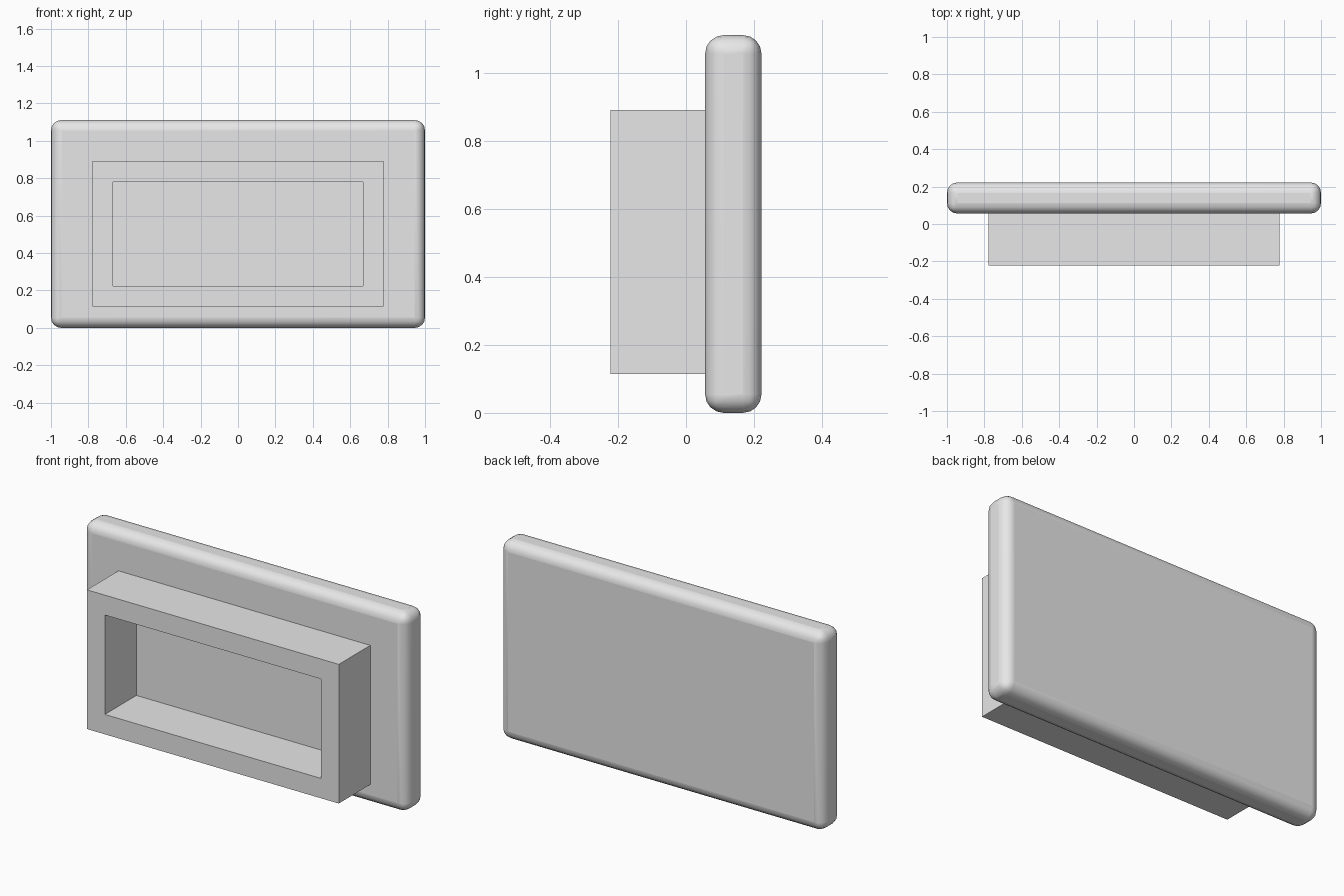
import bpy
import bmesh
import math
from mathutils import Matrix

cube = bpy.data.objects.get("Cube")
if cube:
    bpy.data.objects.remove(cube, do_unlink=True)

# Single plain grey
GREY = (0.8, 0.8, 0.8, 1.0)
grey = bpy.data.materials.new("light grey")
grey.use_nodes = True
grey.diffuse_color = GREY
grey.node_tree.nodes["Principled BSDF"].inputs["Base Color"].default_value = GREY


def add_object(name, bm):
    mesh = bpy.data.meshes.new(name)
    bmesh.ops.recalc_face_normals(bm, faces=bm.faces)
    bm.to_mesh(mesh)
    bm.free()
    mesh.materials.append(grey)
    obj = bpy.data.objects.new(name, mesh)
    bpy.context.collection.objects.link(obj)
    return obj


def box(size, centre):
    bm = bmesh.new()
    bmesh.ops.create_cube(bm, size=1.0,
                          matrix=Matrix.Translation(centre) @ Matrix.Diagonal((*size, 1)))
    return bm


PANEL_FRONT = 0.056
FRONT = -0.222

# Back panel: slab with rounded edges
panel = add_object("back_panel", box((2, 0.166, 1.111), (0, 0.139, 0.5555)))
bevel = panel.modifiers.new("rounded_edges", "BEVEL")
bevel.width = 0.055
bevel.segments = 4
bpy.context.view_layer.objects.active = panel
panel.select_set(True)
bpy.ops.object.shade_smooth_by_angle(angle=math.radians(35))
# keep the broad faces flat, with all the shading change on the rounded edges
normals = panel.modifiers.new("flat_faces", "WEIGHTED_NORMAL")
normals.keep_sharp = True

# Raised frame: rectangular rim, open at the front down to the panel
bm = bmesh.new()
rings = []
for half_x, low, high in ((0.778, 0.114, 0.891), (0.667, 0.225, 0.78)):
    corners = ((-half_x, low), (half_x, low), (half_x, high), (-half_x, high))
    rings.append([[bm.verts.new((x, y, z)) for x, z in corners]
                  for y in (FRONT, PANEL_FRONT)])
(outer_front, outer_back), (inner_front, inner_back) = rings
for a, b in ((outer_front, inner_front), (outer_front, outer_back),
             (inner_front, inner_back), (outer_back, inner_back)):
    for i in range(4):
        j = (i + 1) % 4
        bm.faces.new((a[i], a[j], b[j], b[i]))
add_object("raised_frame", bm)
